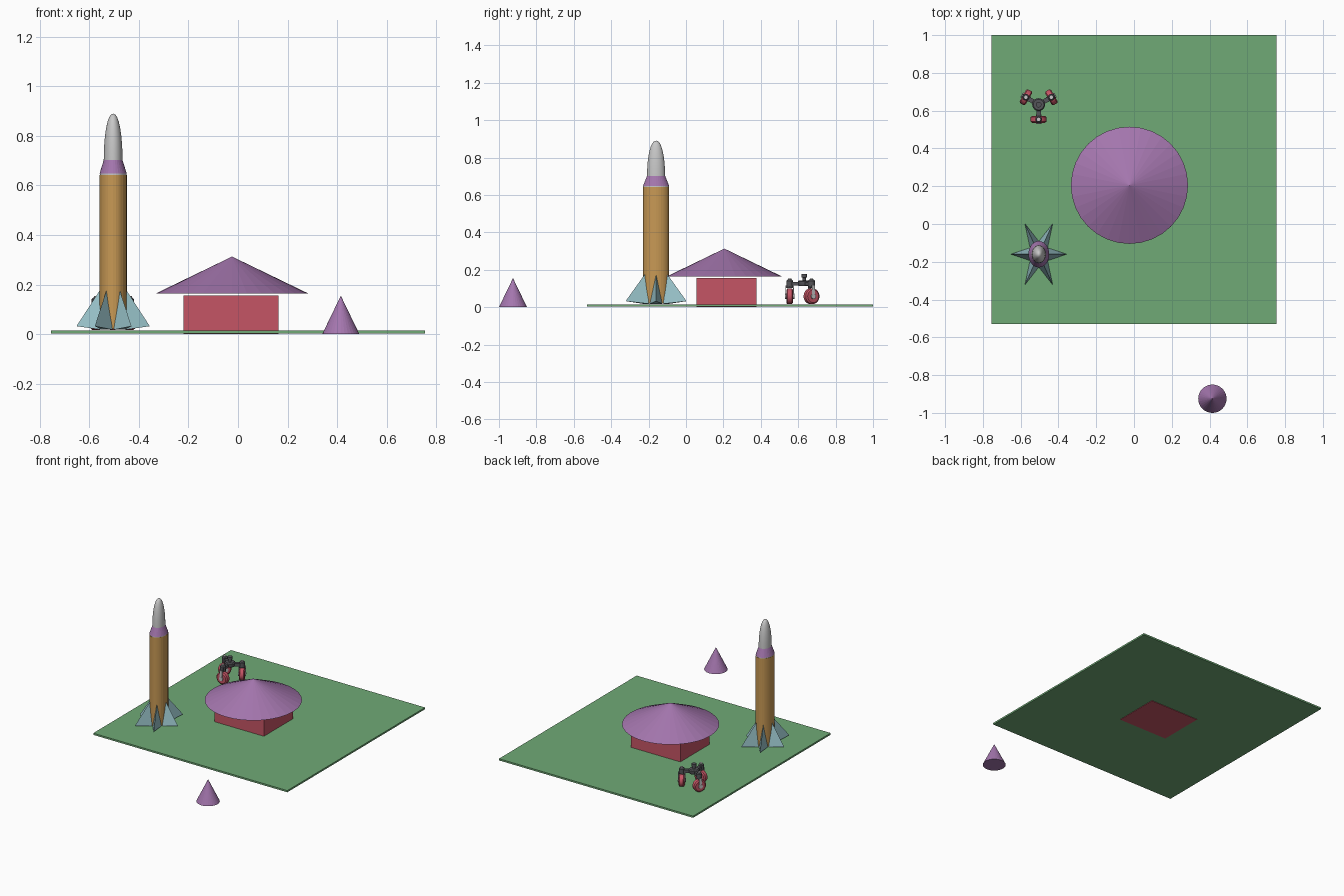
import bpy, bmesh, math
from mathutils import Matrix, Vector

cube = bpy.data.objects.get("Cube")
if cube:
    bpy.data.objects.remove(cube, do_unlink=True)


def material(name, r, g, b):
    m = bpy.data.materials.new(name)
    m.use_nodes = True
    m.diffuse_color = (r, g, b, 1)
    m.node_tree.nodes["Principled BSDF"].inputs["Base Color"].default_value = (r, g, b, 1)
    return m


GREEN = material("grass green", 0.16, 0.40, 0.18)
RED = material("red", 0.56, 0.09, 0.13)
PURPLE = material("purple", 0.37, 0.18, 0.42)
TAN = material("tan", 0.58, 0.32, 0.09)
TEAL = material("pale teal", 0.32, 0.55, 0.59)
SILVER = material("silver", 0.58, 0.58, 0.58)
DARK = material("dark grey", 0.09, 0.09, 0.10)


def finish(name, bm, mat, matrix=Matrix(), smooth=False):
    bmesh.ops.recalc_face_normals(bm, faces=bm.faces)
    bm.transform(matrix)
    mesh = bpy.data.meshes.new(name)
    bm.to_mesh(mesh)
    bm.free()
    mesh.materials.append(mat)
    ob = bpy.data.objects.new(name, mesh)
    bpy.context.collection.objects.link(ob)
    if smooth:
        bpy.ops.object.select_all(action="DESELECT")
        ob.select_set(True)
        bpy.context.view_layer.objects.active = ob
        bpy.ops.object.shade_smooth_by_angle(angle=math.radians(35))
    return ob


def box(name, lo, hi, mat, matrix=Matrix()):
    lo, hi = Vector(lo), Vector(hi)
    bm = bmesh.new()
    bmesh.ops.create_cube(bm, size=1, matrix=Matrix.Translation((lo + hi) / 2)
                          @ Matrix.Diagonal((*(hi - lo), 1)))
    return finish(name, bm, mat, matrix)


def lathe(name, profile, mat, matrix=Matrix(), sides=32, smooth=False):
    """Spin (radius, height) points round z; the ends are closed."""
    bm = bmesh.new()
    rings = []
    for r, z in profile:
        n = 1 if r == 0 else sides
        rings.append([bm.verts.new((r * math.cos(math.tau * i / sides),
                                    r * math.sin(math.tau * i / sides), z)) for i in range(n)])
    for a, b in zip(rings, rings[1:]):
        for i in range(sides):
            j = (i + 1) % sides
            quad = [a[i % len(a)], a[j % len(a)], b[j % len(b)], b[i % len(b)]]
            bm.faces.new(list(dict.fromkeys(quad)))
    for ring in (rings[0], rings[-1]):
        if len(ring) > 1:
            bm.faces.new(ring)
    return finish(name, bm, mat, matrix, smooth)


# Ground, house and the loose cone
box("ground", (-0.755, -0.53, 0.003), (0.755, 1.0, 0.015), GREEN)
box("house_walls", (-0.22, 0.055, 0), (0.163, 0.377, 0.155), RED)
lathe("house_roof", [(0.31, 0.163), (0, 0.313)], PURPLE, Matrix.Translation((-0.024, 0.205, 0)))
lathe("small_cone", [(0.075, 0), (0, 0.155)], PURPLE, Matrix.Translation((0.415, -0.925, 0)))

# Rocket, stretched along y
rocket = Matrix.Translation((-0.504, -0.16, 0)) @ Matrix.Diagonal((1, 1.27, 1, 1))
lathe("rocket_body", [(0.055, 0.02), (0.055, 0.643)], TAN, rocket)
lathe("rocket_band", [(0.054, 0.643), (0.054, 0.648)], SILVER, rocket)
lathe("rocket_collar", [(0.055, 0.648), (0.038, 0.702)], PURPLE, rocket)
nose = [(0.038 * math.cos(t * math.pi / 16) ** 0.9, 0.702 + 0.188 * math.sin(t * math.pi / 16))
        for t in range(8)] + [(0, 0.89)]
lathe("rocket_nose", nose, SILVER, rocket, smooth=True)

# Six wedge fins
for k in range(6):
    bm = bmesh.new()
    tip, left, right, top = [bm.verts.new(p) for p in (
        (0.148, 0, 0.032), (0.05, 0.026, 0.018), (0.05, -0.026, 0.018), (0.053, 0, 0.178))]
    for f in ((tip, left, right), (tip, left, top), (tip, right, top), (left, right, top)):
        bm.faces.new(f)
    finish(f"rocket_fin_{k + 1}", bm, TEAL, rocket @ Matrix.Rotation(k * math.pi / 3, 4, "Z"))

# Three-wheeled rover
rover = Matrix.Translation((-0.505, 0.632, 0.015))
lathe("rover_hub", [(0.03, 0.098), (0.034, 0.104), (0.034, 0.122), (0.028, 0.128)], DARK, rover, 24, True)
lathe("rover_mast", [(0.009, 0.125), (0.009, 0.142), (0.015, 0.144), (0.015, 0.163)], DARK, rover, 16, True)
for k, angle in enumerate((30, 150, 270), 1):
    arm = rover @ Matrix.Rotation(math.radians(angle), 4, "Z")
    box(f"rover_arm_{k}", (0.02, -0.012, 0.1), (0.092, 0.012, 0.12), DARK, arm)
    lathe(f"rover_pivot_{k}", [(0.018, 0.092), (0.018, 0.126), (0.012, 0.132)], DARK,
          arm @ Matrix.Translation((0.078, 0, 0)), 16, True)
    lathe(f"rover_pivot_cap_{k}", [(0.009, 0.13), (0.009, 0.138)], SILVER,
          arm @ Matrix.Translation((0.078, 0, 0)), 12, True)
    # Wheel rolls across its arm, held by a fork
    axle = arm @ Matrix.Translation((0.078, 0, 0.043)) @ Matrix.Rotation(math.pi / 2, 4, "Y")
    lathe(f"rover_wheel_{k}", [(0.034, -0.018), (0.042, -0.012), (0.042, 0.012), (0.034, 0.018)],
          RED, axle, 24, True)
    lathe(f"rover_axle_{k}", [(0.014, -0.025), (0.014, 0.025)], SILVER, axle, 16, True)
    for x in (0.055, 0.097):
        box(f"rover_fork_{k}", (x, -0.009, 0.03), (x + 0.004, 0.009, 0.1), SILVER, arm)
    box(f"rover_fork_bridge_{k}", (0.055, -0.009, 0.088), (0.101, 0.009, 0.1), DARK, arm)
